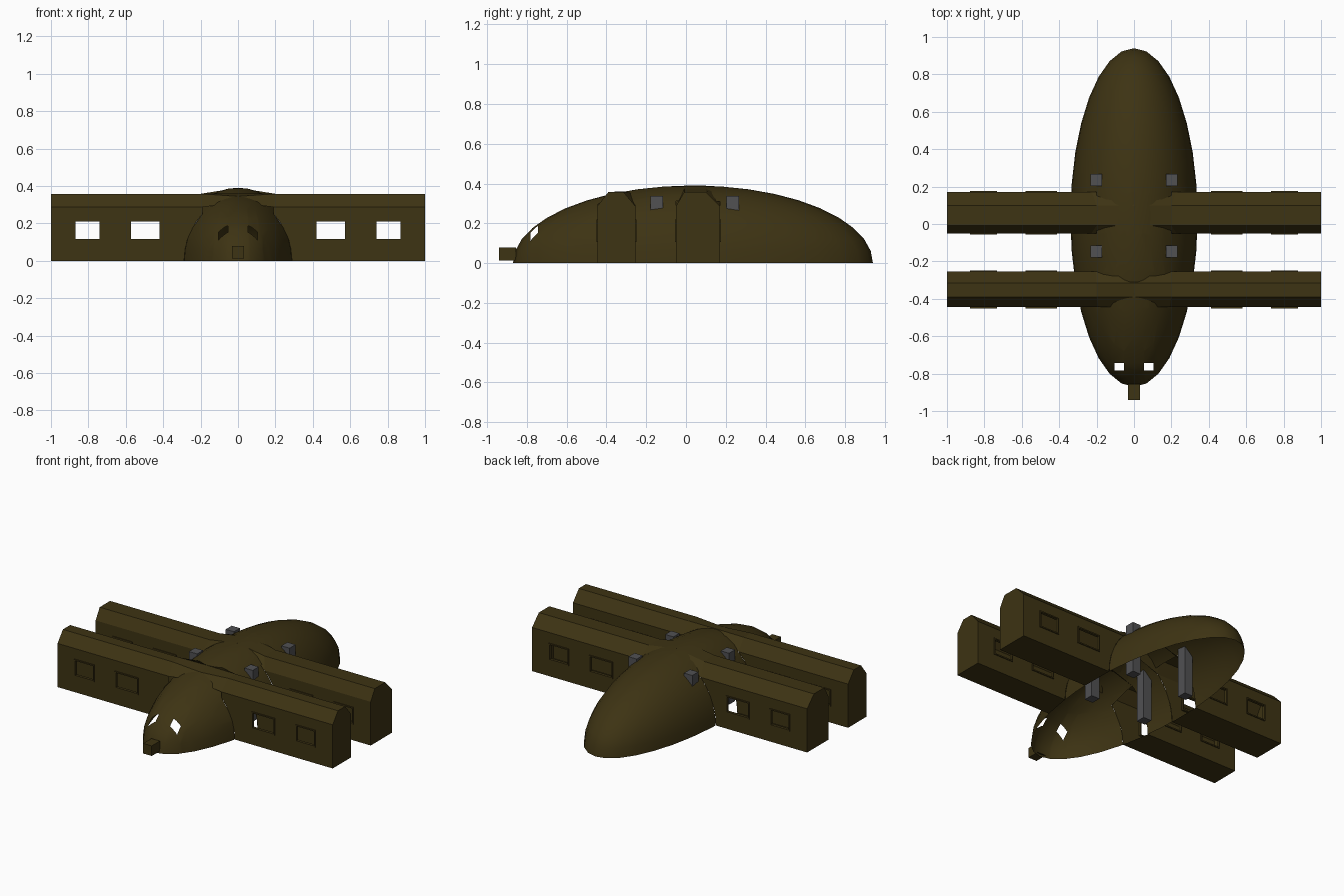
import bpy, bmesh, math
from mathutils import Vector, Matrix

if "Cube" in bpy.data.objects:
    bpy.data.objects.remove(bpy.data.objects["Cube"])


def material(name, rgb):
    m = bpy.data.materials.new(name)
    m.diffuse_color = (*rgb, 1)
    m.use_nodes = True
    m.node_tree.nodes["Principled BSDF"].inputs["Base Color"].default_value = m.diffuse_color
    return m


OLIVE = material("olive_brown", (0.047, 0.033, 0.0065))
GREY = material("dark_grey", (0.082, 0.082, 0.086))

CY, RX, RY, RZ = 0.035, 0.34, 0.905, 0.39      # hull ellipsoid
WINGS = {"front": (-0.445, -0.39, -0.315, -0.255),
         "rear": (-0.05, -0.008, 0.10, 0.17)}   # wall, ridge, ridge, wall (y)
EAVE, RIDGE, INNER = 0.287, 0.358, 0.2
WINDOWS = ((0.42, 0.573), (0.74, 0.868))
SILL, HEAD = 0.115, 0.21


def finish(bm, name, mat, smooth=False):
    bmesh.ops.remove_doubles(bm, verts=bm.verts, dist=1e-5)
    me = bpy.data.meshes.new(name)
    bm.to_mesh(me)
    bm.free()
    ob = bpy.data.objects.new(name, me)
    bpy.context.collection.objects.link(ob)
    me.materials.append(mat)
    if smooth:
        for p in me.polygons:
            p.use_smooth = True
    return ob


def add_box(bm, x0, x1, y0, y1, z0, z1):
    c = Vector(((x0 + x1) / 2, (y0 + y1) / 2, (z0 + z1) / 2))
    s = Matrix.Diagonal((abs(x1 - x0), abs(y1 - y0), abs(z1 - z0), 1))
    return bmesh.ops.create_cube(bm, size=1, matrix=Matrix.Translation(c) @ s)["verts"]


def hull_x(y, z):
    return RX * math.sqrt(max(0, 1 - ((y - CY) / RY) ** 2 - (z / RZ) ** 2))


def hull_top(y):
    return RZ * math.sqrt(1 - ((y - CY) / RY) ** 2)


# Hull: open half ellipsoid with eye holes and openings into the wings
bm = bmesh.new()
bmesh.ops.create_uvsphere(bm, u_segments=32, v_segments=20, radius=1)
for v in bm.verts:
    v.co = Vector((v.co.x * RX, v.co.y * RY + CY, v.co.z * RZ))


def cut(co, no, **kw):
    bmesh.ops.bisect_plane(bm, geom=bm.verts[:] + bm.edges[:] + bm.faces[:],
                           dist=1e-6, plane_co=co, plane_no=no, **kw)


cut((0, 0, 0), (0, 0, 1), clear_inner=True)
EYE = (0.053, 0.105, -0.782, -0.743)


def local_cut(co, no, test):
    fs = [f for f in bm.faces if test(f.calc_center_median())]
    es = list({e for f in fs for e in f.edges})
    vs = list({v for f in fs for v in f.verts})
    bmesh.ops.bisect_plane(bm, geom=vs + es + fs, dist=1e-6, plane_co=co, plane_no=no)


near_nose = lambda c: c.y < -0.6
for y in EYE[2:]:
    local_cut((0, y, 0), (0, 1, 0), near_nose)
for x in EYE[:2]:
    for s in (1, -1):
        local_cut((s * x, 0, 0), (1, 0, 0), near_nose)
for ys in WINGS.values():
    for y in (ys[0], ys[3]):
        cut((0, y, 0), (0, 1, 0))
for s in (1, -1):
    local_cut((s * INNER, 0, 0), (1, 0, 0), lambda c: -0.6 < c.y < 0.3)
holes = []
for f in bm.faces:
    c = f.calc_center_median()
    eye = EYE[0] < abs(c.x) < EYE[1] and EYE[2] < c.y < EYE[3]
    wing = abs(c.x) > INNER and any(w[0] < c.y < w[3] for w in WINGS.values())
    if eye or wing:
        holes.append(f)
bmesh.ops.delete(bm, geom=holes, context="FACES")
finish(bm, "hull", OLIVE, True)


def build_wing(name, ys, s):
    """Hollow hall with windows; its inner edge follows the hull."""
    bm = bmesh.new()
    levels = [0, 0.06, SILL, HEAD, 0.25, EAVE]
    prof = [(ys[0], z) for z in levels] + [(ys[1], RIDGE), (ys[2], RIDGE)]
    prof += [(ys[3], z) for z in reversed(levels)]
    cols = [None, *WINDOWS[0], *WINDOWS[1], 1.0]
    rows = []
    for y, z in prof:
        inner = INNER if z == RIDGE else max(INNER - 0.01, hull_x(y, z))
        rows.append([bm.verts.new((s * (inner if c is None else c), y, z)) for c in cols])
    n = len(rows)
    for i in range(n):
        a, b = rows[i], rows[(i + 1) % n]
        window_row = {prof[i][1], prof[(i + 1) % n][1]} == {SILL, HEAD}
        for j in range(len(cols) - 1):
            if not (window_row and j in (1, 3)):
                bm.faces.new((a[j], a[j + 1], b[j + 1], b[j]))
    bm.faces.new([r[-1] for r in rows])
    # Roof ramp blending into the crown of the hull
    for i in range(5, 8):
        (y0, z0), (y1, z1) = prof[i], prof[i + 1]
        e0 = hull_top(y0) - (0.02 if z0 == EAVE else 0)
        e1 = hull_top(y1) - (0.02 if z1 == EAVE else 0)
        q = [rows[i][0], rows[i + 1][0],
             bm.verts.new((0, y1, e1)), bm.verts.new((0, y0, e0))]
        bm.faces.new(q)
    bmesh.ops.recalc_face_normals(bm, faces=bm.faces)
    finish(bm, name, OLIVE)

    # Window frames
    bm = bmesh.new()
    t = 0.008
    for y, d in ((ys[0], -1), (ys[3], 1)):
        ya, yb = sorted((y + d * 0.006, y - d * 0.012))
        for x0, x1 in WINDOWS:
            for a, b, c, e in ((x0 - t, x1 + t, SILL - t, SILL), (x0 - t, x1 + t, HEAD, HEAD + t),
                               (x0 - t, x0, SILL, HEAD), (x1, x1 + t, SILL, HEAD)):
                add_box(bm, s * a, s * b, ya, yb, c, e)
    finish(bm, name + "_window_frames", OLIVE)


for label, ys in WINGS.items():
    for side, s in (("right", 1), ("left", -1)):
        build_wing(f"{label}_{side}_wing", ys, s)

# Pillars standing inside and poking through the roof
for label, y in (("front", -0.147), ("rear", 0.235)):
    for side, s in (("right", 1), ("left", -1)):
        bm = bmesh.new()
        add_box(bm, s * 0.172, s * 0.232, y - 0.031, y + 0.031, 0, 0.337)
        finish(bm, f"{label}_{side}_pillar", GREY)

# Snout box, open towards the hull
bm = bmesh.new()
add_box(bm, -0.031, 0.031, -0.94, -0.855, 0.012, 0.078)
back = max(bm.faces, key=lambda f: f.calc_center_median().y)
bmesh.ops.delete(bm, geom=[back], context="FACES_ONLY")
finish(bm, "snout", OLIVE)
